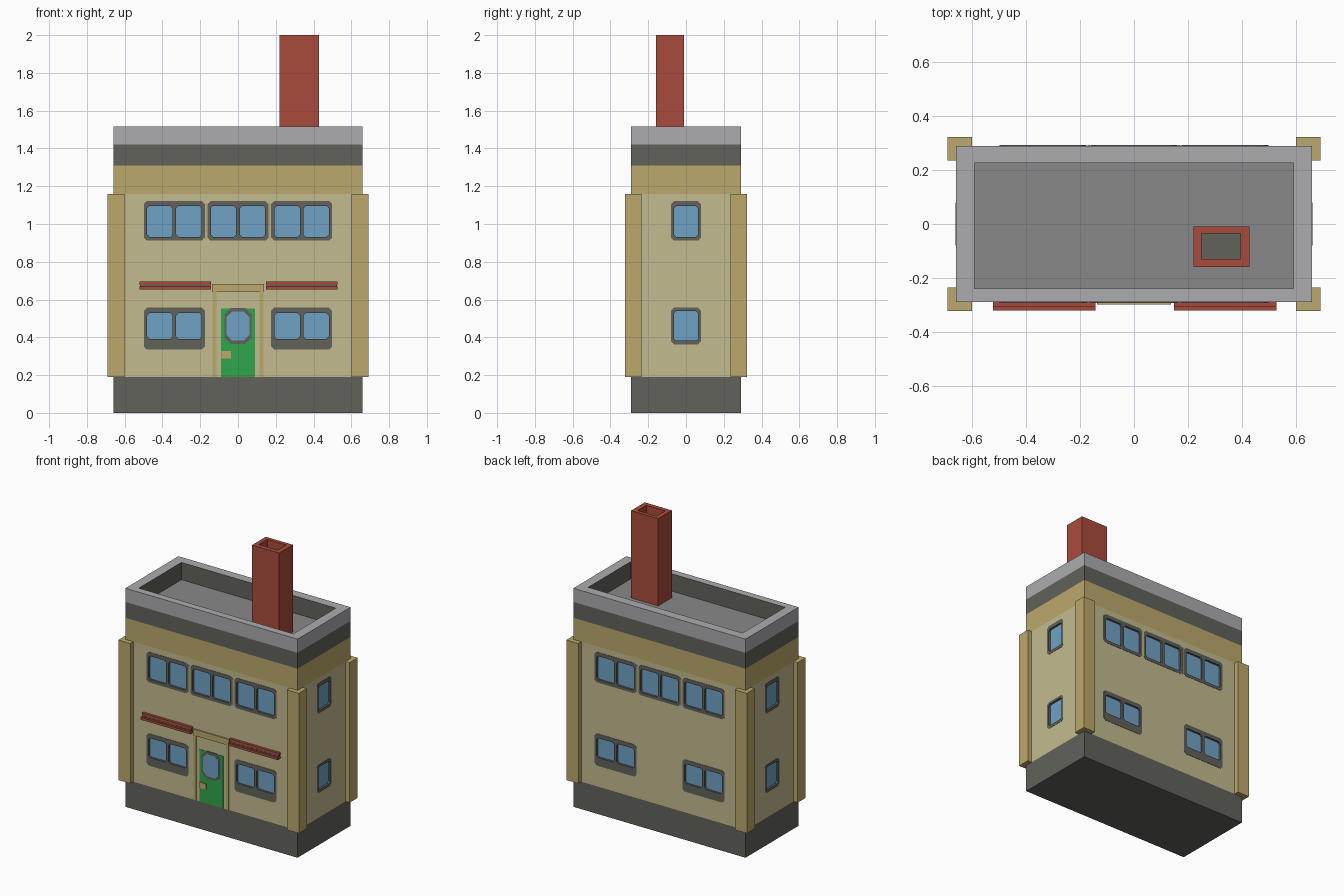
import bpy, bmesh, math
from mathutils import Matrix, Vector

if "Cube" in bpy.data.objects:
    bpy.data.objects.remove(bpy.data.objects["Cube"], do_unlink=True)


def material(name, rgb):
    linear = [((c / 255 + 0.055) / 1.055) ** 2.4 for c in rgb] + [1]
    m = bpy.data.materials.new(name)
    m.use_nodes = True
    m.diffuse_color = linear
    m.node_tree.nodes["Principled BSDF"].inputs["Base Color"].default_value = linear
    return m


BEIGE = material("beige wall", (195, 187, 143))
TAN = material("tan trim", (188, 168, 108))
DARK = material("dark grey", (97, 98, 91))
PALE = material("pale grey", (172, 172, 175))
ROOF = material("roof grey", (137, 137, 137))
RED = material("brick red", (169, 75, 60))
GLASS = material("blue glass", (112, 162, 197))
GREEN = material("door green", (48, 166, 77))

HX, HY = 0.66, 0.29
FRONT, RIGHT, BACK, LEFT = (i * math.pi / 2 for i in range(4))


def finish(name, bm, mats):
    bmesh.ops.recalc_face_normals(bm, faces=bm.faces)
    mesh = bpy.data.meshes.new(name)
    bm.to_mesh(mesh)
    bm.free()
    for m in mats:
        mesh.materials.append(m)
    obj = bpy.data.objects.new(name, mesh)
    bpy.context.collection.objects.link(obj)
    return obj


def add_box(bm, x0, x1, y0, y1, z0, z1):
    mid = Vector(((x0 + x1) / 2, (y0 + y1) / 2, (z0 + z1) / 2))
    size = Matrix.Diagonal((x1 - x0, y1 - y0, z1 - z0, 1))
    bmesh.ops.create_cube(bm, size=1, matrix=Matrix.Translation(mid) @ size)


def boxes(name, mat, *extents):
    bm = bmesh.new()
    for e in extents:
        add_box(bm, *e)
    return finish(name, bm, [mat])


def loft(name, rings, mats, slots):
    """Stack of rectangles (x0, x1, y0, y1, z); the last one is capped."""
    bm = bmesh.new()
    loops = [[bm.verts.new((x, y, z)) for x, y in ((a, c), (b, c), (b, d), (a, d))]
             for a, b, c, d, z in rings]
    for lo, hi, slot in zip(loops, loops[1:], slots):
        for i in range(4):
            j = (i + 1) % 4
            bm.faces.new((lo[i], lo[j], hi[j], hi[i])).material_index = slot
    bm.faces.new(loops[-1]).material_index = slots[-1]
    return finish(name, bm, mats)


def add_panel(bm, side, u, z0, z1, half, d0, d1, cut):
    """Rectangle with clipped corners, extruded outward on one side of the house."""
    pts = [(u - half + cut, z0), (u + half - cut, z0), (u + half, z0 + cut),
           (u + half, z1 - cut), (u + half - cut, z1), (u - half + cut, z1),
           (u - half, z1 - cut), (u - half, z0 + cut)]
    turn = Matrix.Rotation(side, 3, "Z")
    inner, outer = ([bm.verts.new(turn @ Vector((p, -d, z))) for p, z in pts] for d in (d0, d1))
    bm.faces.new(inner)
    bm.faces.new(outer)
    for i in range(8):
        j = (i + 1) % 8
        bm.faces.new((inner[i], inner[j], outer[j], outer[i]))


def panels(name, mat, specs):
    bm = bmesh.new()
    for s in specs:
        add_panel(bm, *s)
    return finish(name, bm, [mat])


def cut_away(obj, cutter):
    mod = obj.modifiers.new("openings", "BOOLEAN")
    mod.operation, mod.solver, mod.object = "DIFFERENCE", "EXACT", cutter
    bpy.context.view_layer.objects.active = obj
    bpy.ops.object.modifier_apply(modifier=mod.name)


# House body in stacked bands
body = (-HX, HX, -HY, HY)
boxes("base", DARK, (*body, 0, 0.19))
wall = boxes("wall", BEIGE, (*body, 0.19, 1.16))
boxes("upper_band", TAN, (*body, 1.16, 1.31))
boxes("dark_band", DARK, (*body, 1.31, 1.39))
pit = (-0.592, 0.592, -0.24, 0.226)
loft("parapet", [(*body, 1.39), (*body, 1.42), (*body, 1.515), (*pit, 1.515), (*pit, 1.395)],
     [DARK, PALE, ROOF], [0, 1, 1, 0, 2])

# Corner posts
boxes("corner_posts", TAN, *[
    (min(sx * 0.6, sx * 0.692), max(sx * 0.6, sx * 0.692),
     min(sy * 0.235, sy * 0.323), max(sy * 0.235, sy * 0.323), 0.19, 1.16)
    for sx in (-1, 1) for sy in (-1, 1)])

# Chimney with hollow top
stack, flue = (0.22, 0.428, -0.16, -0.01), (0.25, 0.395, -0.13, -0.035)
loft("chimney", [(*stack, 1.39), (*stack, 2), (*flue, 2), (*flue, 1.93)],
     [RED, DARK], [0, 0, 0, 1])

# Windows: frame, pane and glass outlines for every side
frames, holes, glass = [], [], []


def window(side, u, frame_z, pane_z, half, pane_us, pane_half, wall_d):
    frames.append((side, u, *frame_z, half, wall_d - 0.025, wall_d + 0.002, 0.016))
    for p in pane_us:
        pane = (side, u + p, *pane_z, pane_half)
        holes.append((*pane, wall_d - 0.015, wall_d + 0.02, 0.012))
        glass.append((*pane, wall_d - 0.018, wall_d - 0.012, 0.012))


UPPER, UPPER_PANE = (0.912, 1.122), (0.932, 1.096)
for side in (FRONT, BACK):
    for u in (-0.337, 0, 0.337):
        window(side, u, UPPER, UPPER_PANE, 0.161, (-0.077, 0.077), 0.067, HY)
    for u in (-0.337, 0.337):
        window(side, u, (0.335, 0.557), (0.392, 0.528), 0.161, (-0.077, 0.077), 0.067, HY)
for side in (RIGHT, LEFT):
    window(side, 0, UPPER, UPPER_PANE, 0.079, (0,), 0.064, HX)
    window(side, 0, (0.362, 0.557), (0.382, 0.54), 0.079, (0,), 0.064, HX)

window_frames = panels("window_frames", DARK, frames)
cut_away(wall, window_frames)
pane_cutter = panels("pane_cutter", DARK, holes)
cut_away(window_frames, pane_cutter)
bpy.data.objects.remove(pane_cutter, do_unlink=True)
panels("window_glass", GLASS, glass)
panels("window_dividers", TAN, [
    (side, u, 0.92, 1.112, 0.004, HY - 0.005, HY + 0.002, 0)
    for side in (FRONT, BACK) for u in (-0.168, 0.168)])

# Door and its surround
boxes("door_surround", TAN,
      (-0.138, 0.138, -0.298, -0.285, 0.64, 0.683),
      (-0.135, -0.114, -0.296, -0.285, 0.19, 0.64),
      (0.114, 0.135, -0.296, -0.285, 0.19, 0.64))
boxes("door", GREEN, (-0.09, 0.09, -0.293, -0.285, 0.19, 0.552))
panels("door_window_frame", DARK, [(FRONT, 0, 0.365, 0.555, 0.072, HY, 0.295, 0.034)])
panels("door_window_glass", GLASS, [(FRONT, 0, 0.383, 0.538, 0.06, HY, 0.2965, 0.03)])
boxes("door_handle", TAN, (-0.088, -0.037, -0.298, -0.29, 0.288, 0.328))

# Stepped awnings over the lower front windows
for name, x0, x1 in (("right_awning", -0.522, -0.142), ("left_awning", 0.148, 0.528)):
    boxes(name, RED, (x0, x1, -0.307, -0.285, 0.676, 0.695),
          (x0, x1, -0.321, -0.285, 0.653, 0.669))
    boxes(name + "_groove", DARK, (x0 + 0.003, x1 - 0.003, -0.308, -0.285, 0.668, 0.677))
